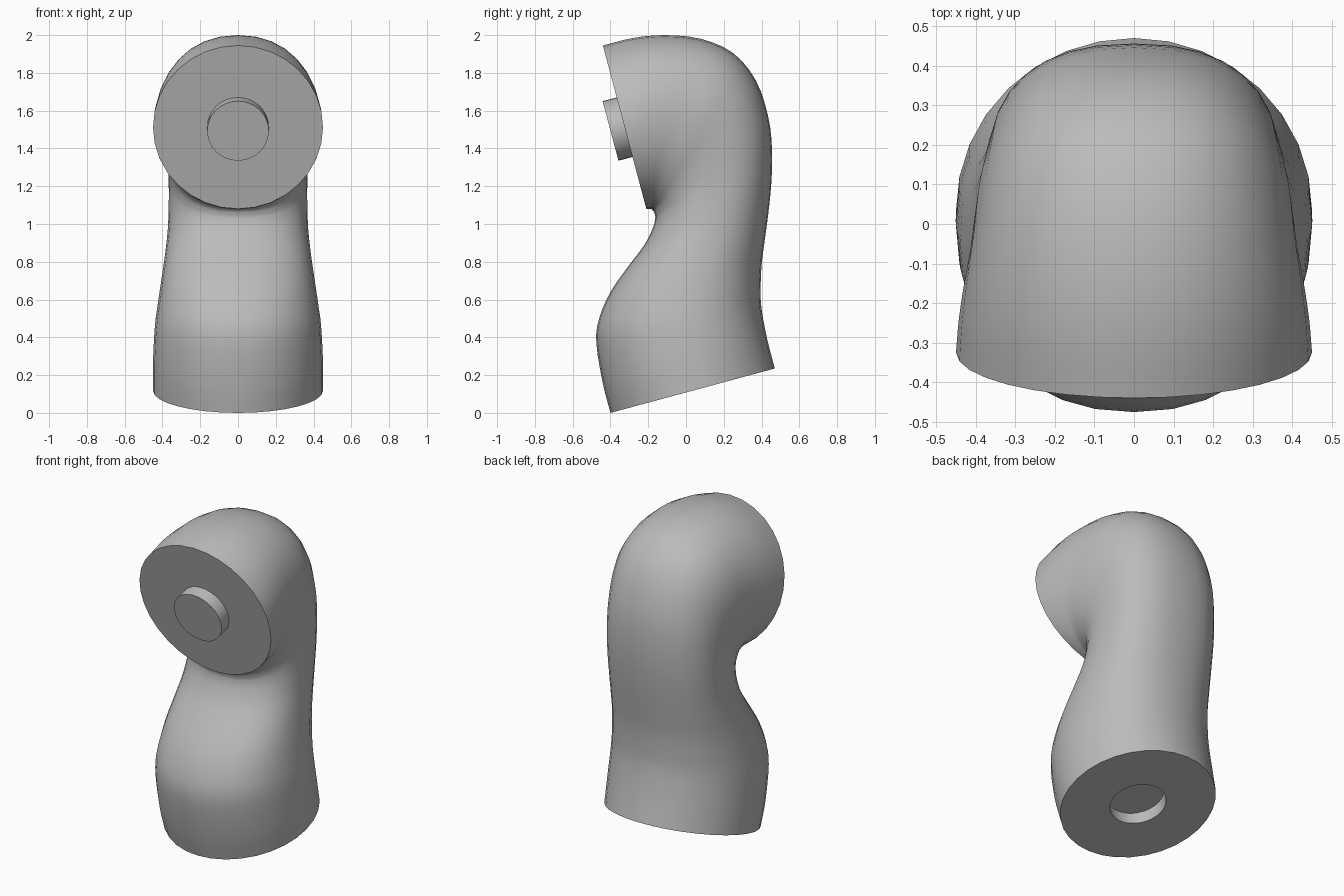
import bpy
import bmesh
from math import sin, cos, pi, radians, copysign
from mathutils import Vector

SIDES = 32
STEPS = 3
PEG_RADIUS = 0.163
PEG_LENGTH = 0.077

cube = bpy.data.objects.get("Cube")
if cube:
    bpy.data.objects.remove(cube, do_unlink=True)

grey = bpy.data.materials.new("plain_grey")
grey.use_nodes = True
colour = (0.5, 0.5, 0.5, 1)
grey.diffuse_color = colour
grey.node_tree.nodes["Principled BSDF"].inputs["Base Color"].default_value = colour

# Bent tube sections: inner y, inner z, outer y, outer z, half width
SECTIONS = [
    (-.40, 0, .47, .235, .45),
    (-.44, .155, .43, .39, .45),
    (-.475, .37, .40, .55, .44),
    (-.46, .5, .395, .65, .425),
    (-.40, .64, .40, .78, .405),
    (-.31, .77, .415, .9, .387),
    (-.22, .89, .435, 1.05, .372),
    (-.175, .98, .452, 1.22, .367),
    (-.163, 1.03, .455, 1.4, .367),
    (-.165, 1.05, .435, 1.57, .372),
    (-.17, 1.065, .37, 1.76, .383),
    (-.178, 1.074, .25, 1.905, .4),
    (-.187, 1.08, .08, 1.98, .412),
    (-.198, 1.08, -.11, 2, .43),
    (-.205, 1.08, -.28, 1.985, .443),
    (-.21, 1.08, -.44, 1.945, .45),
]


def smooth_sections(sections):
    """Insert in-between sections along a smooth spline."""
    pts = [Vector(s) for s in sections]
    pts = [2 * pts[0] - pts[1]] + pts + [2 * pts[-1] - pts[-2]]
    result = []
    for a, b, c, d in zip(pts, pts[1:], pts[2:], pts[3:]):
        for i in range(STEPS):
            t = i / STEPS
            result.append(b + (c - a) * (t / 2)
                          + (2 * a - 5 * b + 4 * c - d) * (t * t / 2)
                          + (3 * b - a - 3 * c + d) * (t ** 3 / 2))
    return result + [pts[-2]]


def soft_power(value, exponent):
    return copysign(abs(value) ** exponent, value)


def ring(bm, centre, half_depth, half_width, squareness=2.0):
    """A rounded cross-section spanned by the x axis and half_depth."""
    verts = []
    for i in range(SIDES):
        angle = 2 * pi * i / SIDES
        across = soft_power(cos(angle), 2 / squareness) * half_width
        along = soft_power(sin(angle), 2 / squareness)
        verts.append(bm.verts.new(centre + Vector((across, 0, 0)) + half_depth * along))
    return verts


def finish(name, bm):
    bmesh.ops.recalc_face_normals(bm, faces=bm.faces)
    mesh = bpy.data.meshes.new(name)
    bm.to_mesh(mesh)
    bm.free()
    obj = bpy.data.objects.new(name, mesh)
    bpy.context.collection.objects.link(obj)
    mesh.materials.append(grey)
    bpy.ops.object.select_all(action="DESELECT")
    obj.select_set(True)
    bpy.context.view_layer.objects.active = obj
    bpy.ops.object.shade_smooth_by_angle(angle=radians(35))


def loft(name, specs):
    """Bridge a chain of rings and cap both ends."""
    bm = bmesh.new()
    rings = [ring(bm, *spec) for spec in specs]
    for low, high in zip(rings, rings[1:]):
        for i in range(SIDES):
            j = (i + 1) % SIDES
            bm.faces.new((low[i], low[j], high[j], high[i]))
    bm.faces.new(rings[0])
    bm.faces.new(rings[-1])
    finish(name, bm)


# Arm body, squarer in the middle and round at both ends
body = []
sections = smooth_sections(SECTIONS)
for i, (iy, iz, oy, oz, width) in enumerate(sections):
    inner, outer = Vector((0, iy, iz)), Vector((0, oy, oz))
    squareness = 2 + 0.4 * sin(pi * i / (len(sections) - 1))
    body.append(((inner + outer) / 2, (outer - inner) / 2, width, squareness))

# Round socket recessed into the lower end
base_centre, base_depth = body[0][:2]
inward = Vector((1, 0, 0)).cross(base_depth).normalized()
socket_depth = base_depth.normalized() * PEG_RADIUS
socket = [(base_centre + inward * PEG_LENGTH, socket_depth, PEG_RADIUS),
          (base_centre, socket_depth, PEG_RADIUS)]
loft("arm_body", socket + body)

# Connecting peg on the upper end
top_centre, top_depth = body[-1][:2]
outward = Vector((1, 0, 0)).cross(top_depth).normalized()
peg_depth = top_depth.normalized() * PEG_RADIUS
loft("wrist_peg", [(top_centre - outward * 0.01, peg_depth, PEG_RADIUS),
                   (top_centre + outward * PEG_LENGTH, peg_depth, PEG_RADIUS)])
